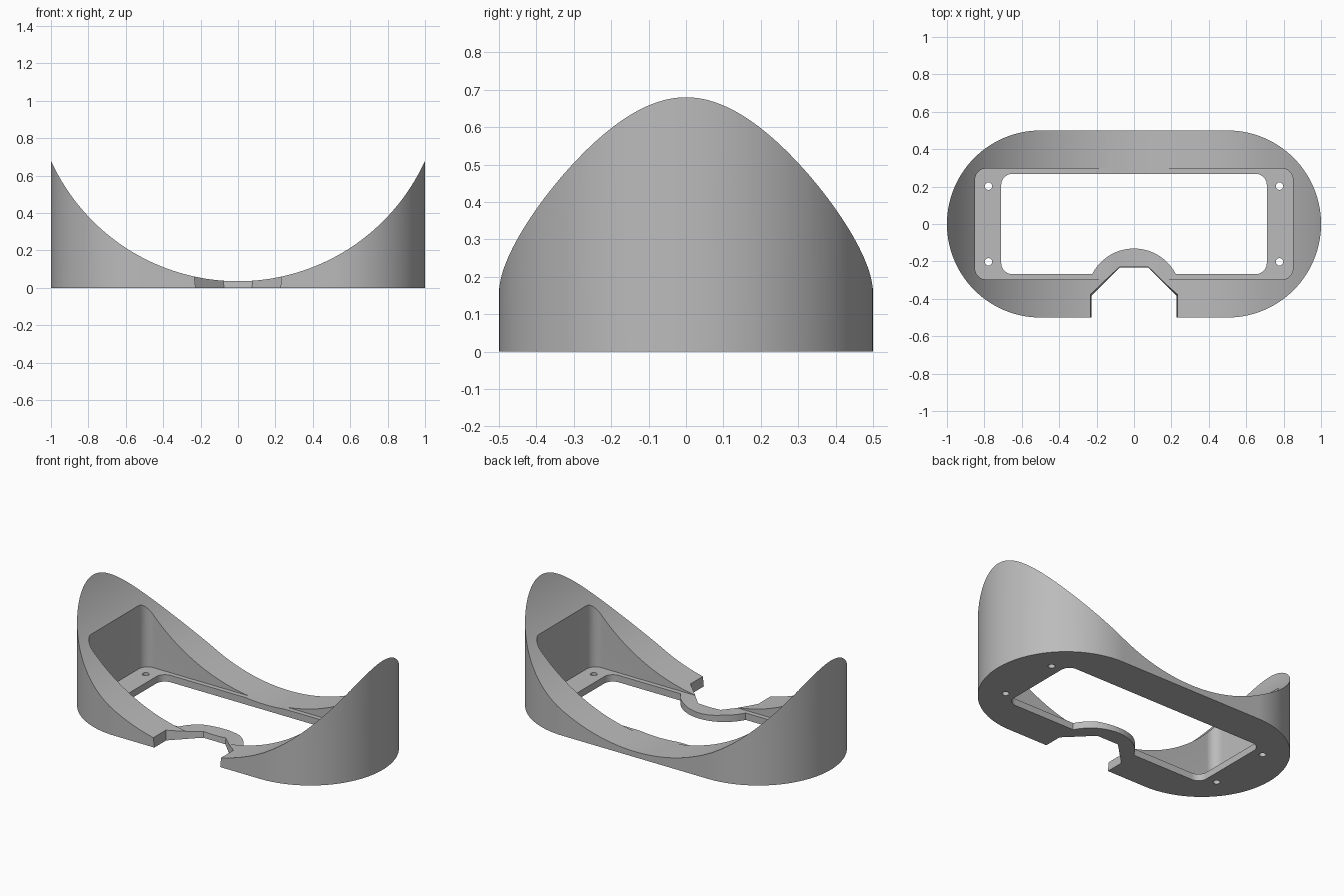
import bpy
import bmesh
import math

cube = bpy.data.objects.get("Cube")
if cube:
    bpy.data.objects.remove(cube, do_unlink=True)

grey = bpy.data.materials.new("matte grey")
grey.use_nodes = True
COLOUR = (0.5, 0.5, 0.5, 1)
grey.diffuse_color = COLOUR
grey.node_tree.nodes["Principled BSDF"].inputs["Base Color"].default_value = COLOUR


def prism(name, outline, z0, z1, spread=0.0):
    """Extrude a counter-clockwise outline; spread widens the top slightly."""
    bm = bmesh.new()
    low = [bm.verts.new((x, y, z0)) for x, y in outline]
    high = [bm.verts.new((x * (1 + spread), y + spread * 0.2, z1)) for x, y in outline]
    n = len(outline)
    bm.faces.new(low[::-1])
    bm.faces.new(high)
    for i in range(n):
        j = (i + 1) % n
        bm.faces.new((low[i], low[j], high[j], high[i]))
    mesh = bpy.data.meshes.new(name)
    bm.to_mesh(mesh)
    bm.free()
    mesh.materials.append(grey)
    obj = bpy.data.objects.new(name, mesh)
    bpy.context.collection.objects.link(obj)
    return obj


def rounded_rect(hx, hy, r, steps):
    points = []
    corners = ((1, 1), (-1, 1), (-1, -1), (1, -1))
    for k, (sx, sy) in enumerate(corners):
        for i in range(steps + 1):
            a = math.pi / 2 * (k + i / steps)
            p = (sx * (hx - r) + r * math.cos(a), sy * (hy - r) + r * math.sin(a))
            if not points or math.dist(p, points[-1]) > 1e-5:
                points.append(p)
    if math.dist(points[0], points[-1]) < 1e-5:
        points.pop()
    return points


def circle(cx, cy, r, n):
    return [(cx + r * math.cos(math.tau * i / n), cy + r * math.sin(math.tau * i / n))
            for i in range(n)]


def cut(target, cutter):
    mod = target.modifiers.new("cut", 'BOOLEAN')
    mod.operation = 'DIFFERENCE'
    mod.solver = 'EXACT'
    mod.object = cutter
    bpy.context.view_layer.objects.active = target
    bpy.ops.object.modifier_apply(modifier=mod.name)
    bpy.data.objects.remove(cutter, do_unlink=True)


# Main shell with semicircular ends
shell = prism("face_shell", rounded_rect(1.0, 0.5, 0.5, 40), 0, 0.8)

# Concave sweep across the top, made by a large cylinder lying along y
R, LOWEST = 1.098, 0.035
sweep = prism("sweep_cutter", circle(0, 0, R, 256), -1, 1)
sweep.rotation_euler.x = math.pi / 2
sweep.location.z = LOWEST + R
bpy.context.view_layer.update()
cut(shell, sweep)

# Shallow recess that leaves a thin floor
FLOOR = 0.043
cut(shell, prism("recess_cutter", rounded_rect(0.85, 0.297, 0.06, 10), FLOOR, 1.5))

# Through window, keeping a round bridge over the nose
window = prism("window_cutter", rounded_rect(0.71, 0.268, 0.06, 10), -0.2, 0.5)
cut(window, prism("bridge_keeper", circle(0, -0.382, 0.251, 96), -0.4, 0.9))
cut(shell, window)

# Angular nose notch with slightly drafted sides
half = [(0.225, -0.7), (0.225, -0.385), (0.075, -0.235)]
notch = half + [(-x, y) for x, y in reversed(half)]
cut(shell, prism("nose_cutter", notch, -0.02, 0.15, 0.08))

# Four screw holes in the floor
for sx in (-1, 1):
    for sy in (-1, 1):
        cut(shell, prism("hole_cutter", circle(sx * 0.778, sy * 0.202, 0.02, 24), -0.1, 0.2))

# Smooth curved walls, sharp rims
bpy.ops.object.select_all(action='DESELECT')
shell.select_set(True)
bpy.context.view_layer.objects.active = shell
bpy.ops.object.shade_smooth_by_angle(angle=math.radians(25))
